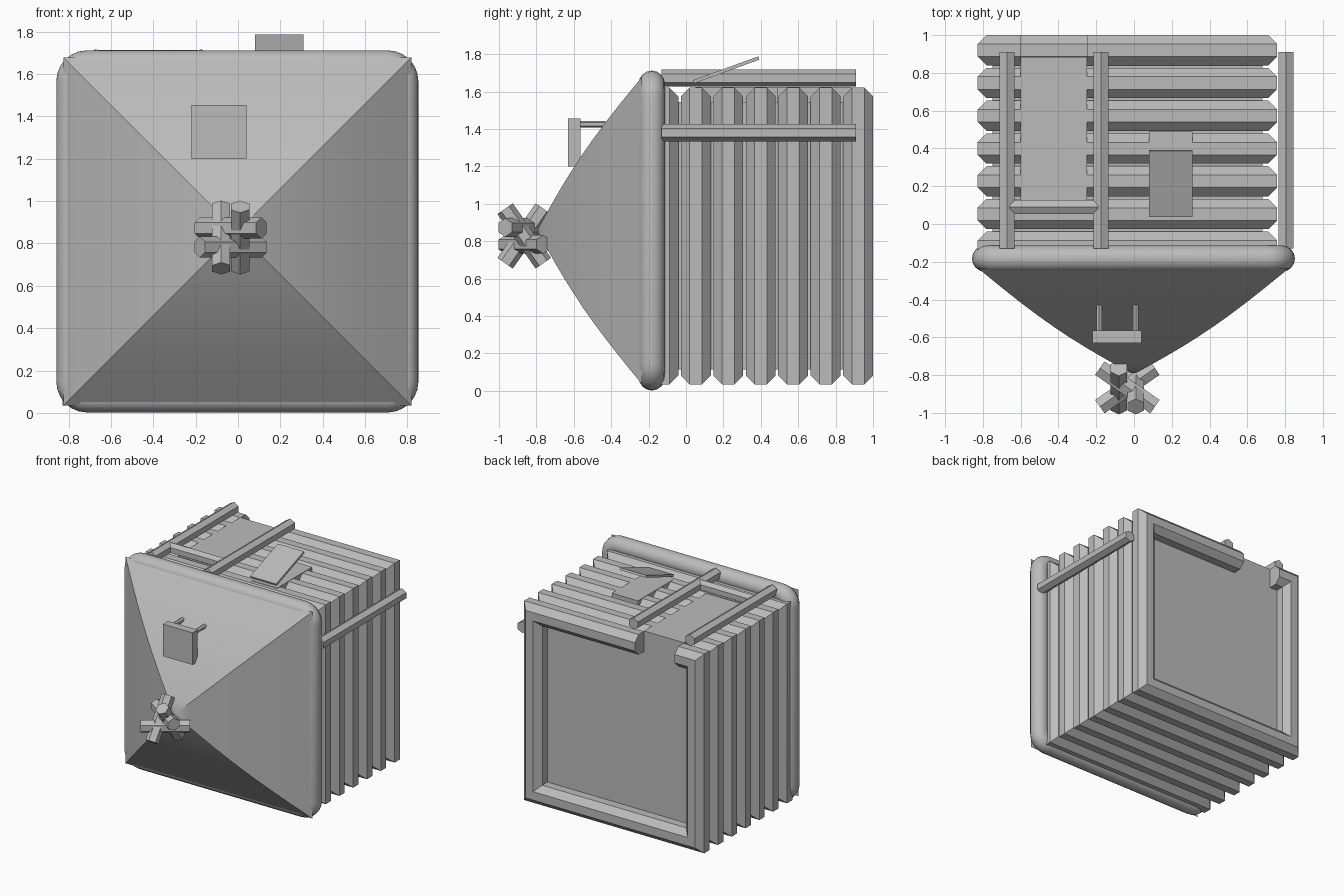
import bpy
import bmesh
from math import pi, cos, sin, radians
from mathutils import Vector, Matrix

if "Cube" in bpy.data.objects:
    bpy.data.objects.remove(bpy.data.objects["Cube"])

grey = bpy.data.materials.new("plain_grey")
grey.use_nodes = True
grey.diffuse_color = (0.5, 0.5, 0.5, 1)
grey.node_tree.nodes["Principled BSDF"].inputs["Base Color"].default_value = (0.5, 0.5, 0.5, 1)


def finish(name, bm, smooth=False):
    bmesh.ops.recalc_face_normals(bm, faces=bm.faces)
    mesh = bpy.data.meshes.new(name)
    bm.to_mesh(mesh)
    bm.free()
    mesh.materials.append(grey)
    obj = bpy.data.objects.new(name, mesh)
    bpy.context.collection.objects.link(obj)
    if smooth:
        bpy.ops.object.select_all(action="DESELECT")
        obj.select_set(True)
        bpy.context.view_layer.objects.active = obj
        bpy.ops.object.shade_smooth_by_angle(angle=radians(30))
    return obj


def box(name, low, high, tilt=0):
    low, high = Vector(low), Vector(high)
    matrix = (Matrix.Translation((low + high) / 2) @ Matrix.Rotation(tilt, 4, "X")
              @ Matrix.Diagonal((high - low).to_4d()))
    matrix[3][3] = 1
    bm = bmesh.new()
    bmesh.ops.create_cube(bm, size=1, matrix=matrix)
    return finish(name, bm)


def rod(name, start, end, radius, sides=6):
    start, end = Vector(start), Vector(end)
    axis = end - start
    matrix = Matrix.Translation((start + end) / 2) @ axis.to_track_quat("Z", "Y").to_matrix().to_4x4()
    bm = bmesh.new()
    bmesh.ops.create_cone(bm, cap_ends=True, segments=sides, radius1=radius, radius2=radius,
                          depth=axis.length, matrix=matrix)
    return finish(name, bm)


def square_loop(half, radius=0, steps=6):
    """Points of a square, with rounded corners if a radius is given."""
    points = []
    for corner in range(4):
        a = corner * pi / 2
        mid = a + pi / 4
        c = (half - radius) * 2 ** 0.5
        for i in range(steps + 1 if radius else 1):
            t = a + i * pi / 2 / steps
            points.append((c * cos(mid) + radius * cos(t), c * sin(mid) + radius * sin(t)))
    return points


def loft(name, sections, centre, closed, smooth=False):
    """Join square sections (half size, y, corner radius) along y."""
    bm = bmesh.new()
    rings = [[bm.verts.new((centre[0] + x, y, centre[1] + z)) for x, z in square_loop(half, radius)]
             for half, y, radius in sections]
    pairs = list(zip(rings, rings[1:]))
    if closed:
        pairs.append((rings[-1], rings[0]))
    else:
        bm.faces.new(rings[0])
        bm.faces.new(rings[-1])
    for a, b in pairs:
        for i in range(len(a)):
            j = (i + 1) % len(a)
            bm.faces.new((a[i], a[j], b[j], b[i]))
    return finish(name, bm, smooth)


# Ribbed body
body_centre = (-0.035, 0.828)
loft("body_core", [(0.715, -0.16, 0), (0.715, 0.885, 0)], body_centre, False)
rib_radius = 0.08 / cos(pi / 8)
for n in range(7):
    y = -0.121 + n * 0.1735
    profile = [(0.713 + rib_radius * cos(pi / 8 + k * pi / 4),
                y + rib_radius * sin(pi / 8 + k * pi / 4), 0) for k in range(8)]
    rib = loft(f"rib_{n + 1}", profile, body_centre, True)

# Notch in the top of the rear rib
cutter = box("notch_cutter", (-0.6, 0.8, 1.4), (-0.25, 1.1, 1.8))
cutter.hide_render = True
cutter.hide_viewport = True
cut = rib.modifiers.new("notch", "BOOLEAN")
cut.operation = "DIFFERENCE"
cut.object = cutter

# Front rim and bulging pyramid
rim_centre = (-0.003, 0.857)
tube = 0.07
loft("front_rim", [(0.785 + tube * cos(k * pi / 8), -0.183 + tube * sin(k * pi / 8),
                    0.075 + tube * cos(k * pi / 8)) for k in range(16)], rim_centre, True, True)
cone = []
for n in range(11):
    t = n / 10
    cone.append((0.81 * (1 - t) + 0.012, -0.235 - 0.555 * t - 0.035 * sin(pi * t), 0))
loft("front_pyramid", cone, rim_centre, False, True)

# Crossed pegs on the tip
tip = Vector((-0.035, -0.865, 0.828))
lean, reach = radians(35), 0.178
for side in (-1, 1):
    along = Vector((0, -side * sin(lean), cos(lean))) * reach
    mid = tip + Vector((side * 0.045, 0, 0))
    rod("upright_peg", mid - along, mid + along, 0.05)
    along = Vector((cos(lean), -side * sin(lean), 0)) * reach
    mid = tip + Vector((0, 0, side * 0.045))
    rod("sideways_peg", mid - along, mid + along, 0.05)

# Front plate on two pins
box("front_plate", (-0.22, -0.63, 1.2), (0.04, -0.565, 1.455))
for x in (-0.185, 0.01):
    rod("plate_pin", (x, -0.58, 1.425), (x, -0.43, 1.425), 0.017)

# Rails on the roof and side
for x in (-0.672, -0.175):
    rod("roof_rail", (x, -0.13, 1.672), (x, 0.91, 1.672), 0.046)
rod("roof_crossbar", (-0.66, 0.09, 1.672), (-0.19, 0.09, 1.672), 0.042)
rod("side_rail", (0.805, -0.13, 1.38), (0.805, 0.91, 1.38), 0.046)

# Roof panel, hatch and its raised flap
box("roof_panel", (-0.6, 0.1, 1.45), (-0.25, 0.885, 1.624))
box("hatch_base", (0.08, 0.05, 1.5), (0.31, 0.49, 1.624))
box("hatch_flap", (0.08, 0.03, 1.707), (0.31, 0.4, 1.725), radians(20))
